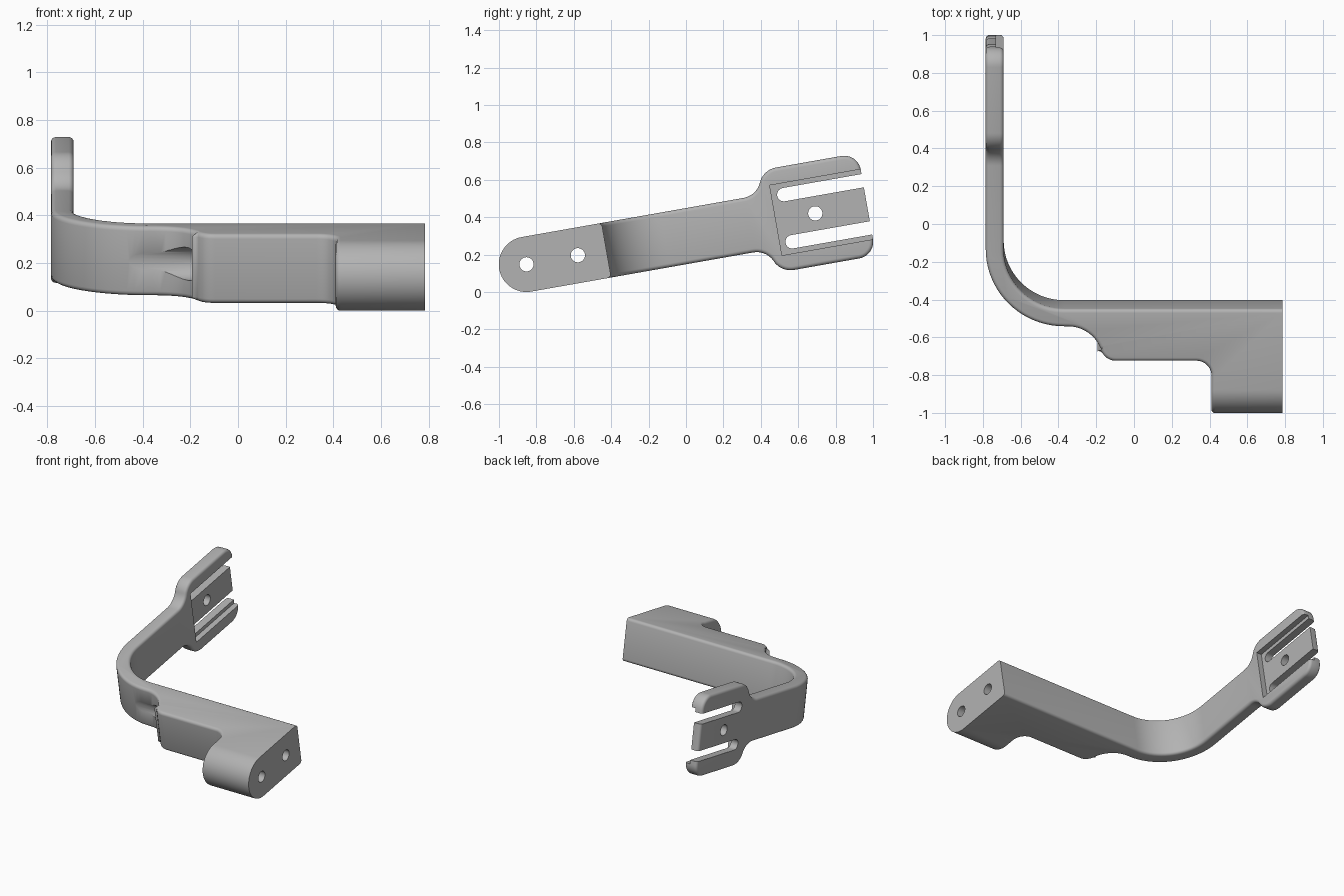
import bpy, bmesh, math

cube = bpy.data.objects.get("Cube")
if cube:
    bpy.data.objects.remove(cube)

R = 0.148          # half height of the bar and radius of its nose
END = 1.848        # tip of the fork
HALF_X = 0.785     # half width of the whole bracket


def arc(cx, cy, r, start, stop, n=10):
    angles = [math.radians(start + (stop - start) * i / n) for i in range(n + 1)]
    return [(cx + r * math.cos(a), cy + r * math.sin(a)) for a in angles]


def prism(name, points, axis, low, high):
    """Extrude a 2D outline along x (outline in y, z) or z (outline in x, y)."""
    bm = bmesh.new()
    place = (lambda p, h: (h, p[0], p[1])) if axis == "x" else (lambda p, h: (p[0], p[1], h))
    a = [bm.verts.new(place(p, low)) for p in points]
    b = [bm.verts.new(place(p, high)) for p in points]
    bm.faces.new(a)
    bm.faces.new(b)
    for i in range(len(a)):
        j = (i + 1) % len(a)
        bm.faces.new((a[i], a[j], b[j], b[i]))
    bmesh.ops.recalc_face_normals(bm, faces=bm.faces)
    mesh = bpy.data.meshes.new(name)
    bm.to_mesh(mesh)
    bm.free()
    obj = bpy.data.objects.new(name, mesh)
    bpy.context.collection.objects.link(obj)
    return obj


def box_outline(y0, y1, z0, z1):
    return [(y0, z0), (y1, z0), (y1, z1), (y0, z1)]


def apply(obj, mod):
    bpy.context.view_layer.objects.active = obj
    bpy.ops.object.modifier_apply(modifier=mod.name)


def combine(obj, tool, operation):
    mod = obj.modifiers.new("shape", "BOOLEAN")
    mod.operation = operation
    mod.solver = "EXACT"
    mod.object = tool
    apply(obj, mod)
    bpy.data.objects.remove(tool)


# Plan outline: mounting block, stepped bar, bent corner and long arm
plan = [(0.9, -0.4), (0.9, 0.434)]
plan += arc(-0.37, 0.754, 0.32, 270, 180, 20)
plan += [(-0.69, 2.1), (-HALF_X, 2.1)]
plan += arc(-0.37, 0.754, 0.415, 180, 270, 20)
plan += arc(-0.35, 0.154, 0.185, 90, 17.55)
plan += arc(-0.097, 0.234, 0.08, 197.55, 270)
plan += arc(0.33, 0.074, 0.08, 90, 0)
plan += [(0.41, -0.4)]
bracket = prism("bracket", plan, "z", -0.4, 0.4)

# Side outline: round nose, straight bar and flared fork
bend = math.degrees(2 * math.atan(0.65))
flare = 0.109
upper = arc(1.205, R + flare, flare, 270, 270 + bend)
upper += arc(1.404, 0.278 - flare, flare, 90 + bend, 90)[1:]
upper += arc(END - 0.09, 0.188, 0.09, 90, 0)
lower = [(y, -z) for y, z in reversed(upper)]
nose = arc(0, 0, R, 270, 90, 32)
side = prism("side_outline", nose + upper + lower, "x", -1.2, 1.2)
combine(bracket, side, "INTERSECT")

# Soft edges
bevel = bracket.modifiers.new("soft_edges", "BEVEL")
bevel.width = 0.02
bevel.segments = 4
bevel.limit_method = "ANGLE"
bevel.angle_limit = math.radians(40)
bevel.use_clamp_overlap = False
apply(bracket, bevel)

# Flat, sharp end of the mounting block
combine(bracket, prism("end_trim", box_outline(-1, 1, -1, 1), "x", HALF_X, 1.3), "DIFFERENCE")

# Shallow pocket on the inner face of the fork
combine(bracket, prism("fork_pocket", box_outline(1.354, 2.2, -0.19, 0.19), "x", -0.73, -0.5), "DIFFERENCE")

# Two slots leaving a central tongue
for sign in (-1, 1):
    slot = arc(1.42, sign * 0.128, 0.036, 90, 270, 14)
    slot += [(2.2, sign * 0.128 - 0.036), (2.2, sign * 0.128 + 0.036)]
    combine(bracket, prism("fork_slot", slot, "x", -1, -0.5), "DIFFERENCE")

# Bolt holes (y, radius, from x, to x) and the tool clearance groove
holes = [(0, 0.038, 0.2, 1), (0.279, 0.038, -0.3, 1),
         (1.568, 0.038, -1, -0.5), (0.279, 0.07, -0.66, -0.18)]
for y, radius, low, high in holes:
    circle = arc(y, 0, radius, 0, 360, 32)[:-1]
    combine(bracket, prism("bolt_hole", circle, "x", low, high), "DIFFERENCE")

# Tilt into place
bracket.rotation_euler.x = math.radians(10)
bracket.location = (0, -0.853, R)

# Material and shading
grey = bpy.data.materials.new("plain_grey")
grey.use_nodes = True
colour = (0.45, 0.45, 0.45, 1)
grey.diffuse_color = colour
grey.node_tree.nodes["Principled BSDF"].inputs["Base Color"].default_value = colour
bracket.data.materials.clear()
bracket.data.materials.append(grey)
for face in bracket.data.polygons:
    face.material_index = 0
bpy.ops.object.select_all(action="DESELECT")
bracket.select_set(True)
bpy.context.view_layer.objects.active = bracket
bpy.ops.object.shade_smooth_by_angle(angle=math.radians(35))
